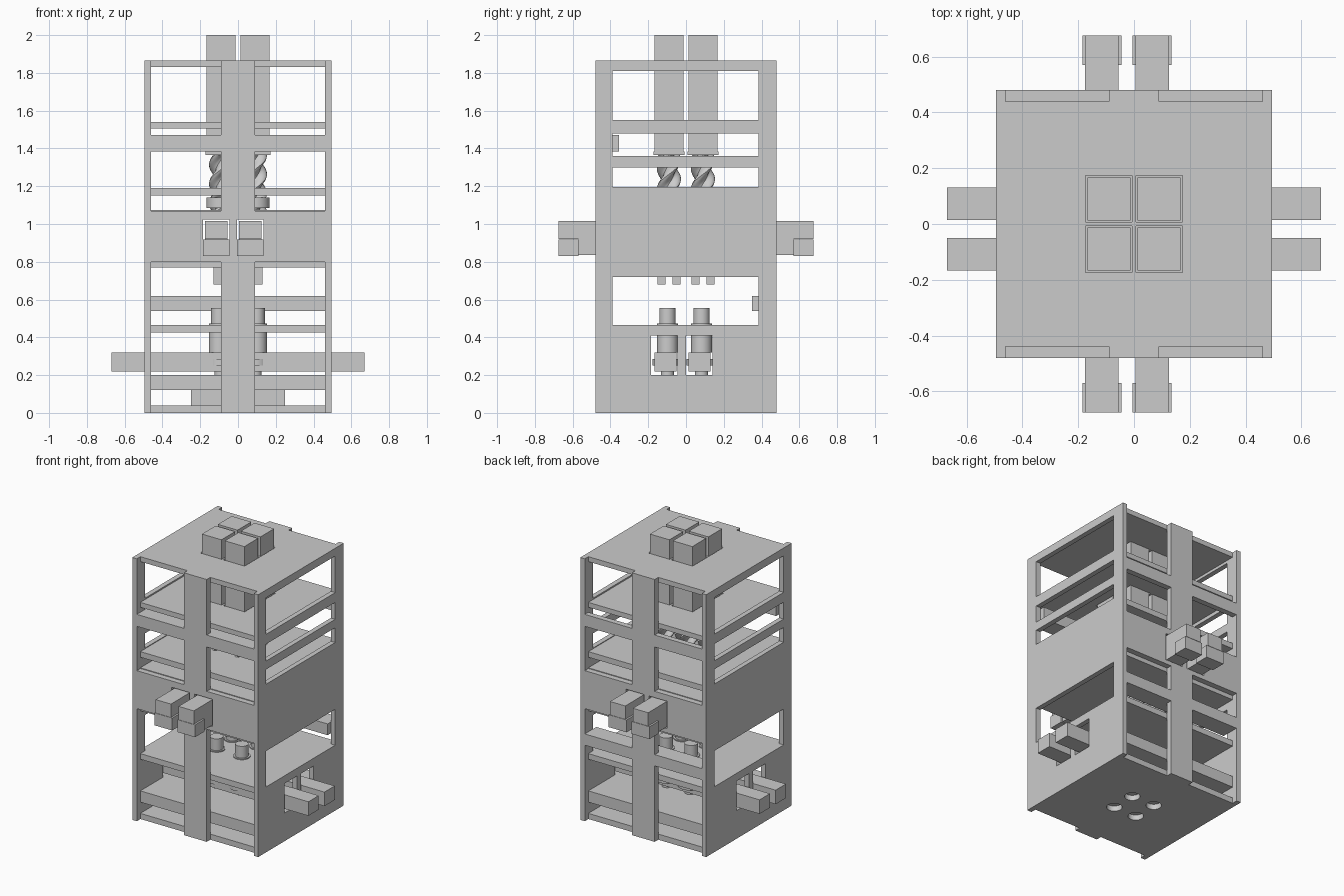
import bpy, bmesh, math
from mathutils import Vector

cube = bpy.data.objects.get("Cube")
if cube:
    bpy.data.objects.remove(cube, do_unlink=True)

grey = bpy.data.materials.new("plain grey")
grey.use_nodes = True
COLOR = (0.6, 0.6, 0.6, 1)
grey.diffuse_color = COLOR
grey.node_tree.nodes["Principled BSDF"].inputs["Base Color"].default_value = COLOR


def finish(bm, name, smooth=False):
    bmesh.ops.recalc_face_normals(bm, faces=bm.faces)
    mesh = bpy.data.meshes.new(name)
    bm.to_mesh(mesh)
    bm.free()
    mesh.materials.append(grey)
    ob = bpy.data.objects.new(name, mesh)
    bpy.context.collection.objects.link(ob)
    if smooth:
        bpy.ops.object.select_all(action='DESELECT')
        ob.select_set(True)
        bpy.context.view_layer.objects.active = ob
        bpy.ops.object.shade_smooth_by_angle(angle=math.radians(40))
    return ob


def box(name, x0, x1, y0, y1, z0, z1):
    bm = bmesh.new()
    bmesh.ops.create_cube(bm, size=1)
    for v in bm.verts:
        v.co = (x1 if v.co.x > 0 else x0, y1 if v.co.y > 0 else y0,
                z1 if v.co.z > 0 else z0)
    return finish(bm, name)


def cylinder(name, x, y, z0, z1, r, sides=32):
    bm = bmesh.new()
    bmesh.ops.create_cone(bm, cap_ends=True, segments=sides, radius1=r, radius2=r, depth=z1 - z0)
    bmesh.ops.translate(bm, verts=bm.verts, vec=(x, y, (z0 + z1) / 2))
    return finish(bm, name, True)


def panel(name, rect, holes, axis, start, end):
    """Slab with rectangular holes; rect and holes are (u0, u1, v0, v1)."""
    def place(u, v, w):
        co = [u, v]
        co.insert(axis, w)
        return co
    us = sorted({u for r in [rect] + holes for u in r[:2]})
    vs = sorted({v for r in [rect] + holes for v in r[2:]})
    bm = bmesh.new()
    for u0, u1 in zip(us, us[1:]):
        for v0, v1 in zip(vs, vs[1:]):
            cu, cv = (u0 + u1) / 2, (v0 + v1) / 2
            if any(h[0] < cu < h[1] and h[2] < cv < h[3] for h in holes):
                continue
            bm.faces.new([bm.verts.new(place(u, v, start))
                          for u, v in ((u0, v0), (u1, v0), (u1, v1), (u0, v1))])
    bmesh.ops.remove_doubles(bm, verts=bm.verts, dist=1e-5)
    ext = bmesh.ops.extrude_face_region(bm, geom=bm.faces[:], use_keep_orig=True)
    new = [g for g in ext["geom"] if isinstance(g, bmesh.types.BMVert)]
    bmesh.ops.translate(bm, verts=new, vec=Vector(place(0, 0, end - start)))
    bmesh.ops.recalc_face_normals(bm, faces=bm.faces)
    bmesh.ops.dissolve_limit(bm, angle_limit=0.01, verts=bm.verts, edges=bm.edges)
    return finish(bm, name)


W, D, H = 0.495, 0.48, 1.865      # outer half width, half depth, height
IX, IY = 0.46, 0.44               # inner half width, half depth
COL = 0.09                        # half width of the centre column

# Side walls with windows and slider openings
side_holes = [(-0.39, 0.385, a, b) for a, b in
              ((0.465, 0.72), (1.195, 1.30), (1.36, 1.48), (1.55, 1.81))]
side_holes += [(-0.185, -0.045, 0.2, 0.41), (0, 0.14, 0.2, 0.41)]
for s, name in ((1, "left_wall"), (-1, "right_wall")):
    panel(name, (-D, D, 0, H), side_holes, 0, s * IX, s * W)

# Front and back frames around a centre column
slots = [(-0.185, -0.045, 0.83, 1.025), (-0.005, 0.135, 0.83, 1.025)]
common = [(1.47, H), (1.07, 1.385)]
for s, name, spans in ((-1, "front_frame", common + [(0, 0.8)]),
                       (1, "back_frame", common + [(0.62, 0.8), (0, 0.54)])):
    holes = [(*x, a, b) for a, b in spans for x in ((-IX, -COL), (COL, IX))]
    panel(name, (-IX, IX, 0, H), holes + slots, 1, s * IY, s * D)
box("front_rail", -IX, IX, -IY, -0.355, 1.385, 1.47)
box("back_rail", -IX, IX, 0.35, IY, 0.54, 0.62)

# Shelves
sockets = [(x - 0.083, x + 0.083, y - 0.083, y + 0.083)
           for x in (-0.09, 0.09) for y in (-0.09, 0.09)]
for name, z0, z1, holes in (("top_plate", 1.83, H, sockets),
                            ("upper_shelf", 1.505, 1.54, sockets),
                            ("screw_shelf", 1.15, 1.19, []),
                            ("chamber_roof", 1.04, 1.075, []),
                            ("chamber_floor", 0.77, 0.8, []),
                            ("lower_shelf", 0.425, 0.465, []),
                            ("base_shelf", 0.12, 0.2, [])):
    panel(name, (-IX, IX, -IY, IY), holes, 2, z0, z1)
box("base_block", -0.25, 0.25, -0.25, 0.25, 0.04, 0.12)

# Floor with round holes
floor = box("floor_plate", -IX, IX, -IY, IY, 0, 0.04)
for x in (-0.09, 0.09):
    for y in (-0.09, 0.09):
        cutter = cylinder("hole_cutter", x, y, -0.05, 0.038, 0.05)
        cutter.hide_render = True
        cutter.hide_viewport = True
        cutter.display_type = 'WIRE'
        mod = floor.modifiers.new("hole", 'BOOLEAN')
        mod.operation, mod.object, mod.solver = 'DIFFERENCE', cutter, 'EXACT'

# Sliders: one pair runs across, one pair runs front to back with hooked ends
for c in (-0.108, 0.072):
    box("cross_slider", -0.67, 0.67, c - 0.058, c + 0.058, 0.22, 0.32)
for c in (-0.115, 0.065):
    box("long_slider", c - 0.06, c + 0.06, -0.675, 0.675, 0.92, 1.015)
    for s in (-1, 1):
        box("slider_neck", c - 0.06, c + 0.06, *sorted((s * 0.44, s * 0.57)), 0.835, 0.92)
        box("slider_hook", c - 0.07, c + 0.07, *sorted((s * 0.57, s * 0.675)), 0.83, 0.918)


def screw(x, y, z0, z1, lobes=3, turns=1.0, steps=40, sides=30):
    bm = bmesh.new()
    rings = []
    for i in range(steps + 1):
        t = i / steps
        ring = []
        for k in range(sides):
            a = 2 * math.pi * k / sides
            r = 0.048 + 0.016 * math.cos(lobes * a)
            b = a + turns * 2 * math.pi * t
            ring.append(bm.verts.new((x + r * math.cos(b), y + r * math.sin(b), z0 + t * (z1 - z0))))
        rings.append(ring)
    for lo, hi in zip(rings, rings[1:]):
        for k in range(sides):
            n = (k + 1) % sides
            bm.faces.new((lo[k], lo[n], hi[n], hi[k]))
    bm.faces.new(rings[0])
    bm.faces.new(rings[-1])
    return finish(bm, "twisted_screw", True)


# Four push units, each a button, screw, collar, forked clip and lower plunger
for x in (-0.09, 0.09):
    for y in (-0.09, 0.09):
        box("push_button", x - 0.077, x + 0.077, y - 0.077, y + 0.077, 1.385, 2)
        box("button_flange", x - 0.083, x + 0.083, y - 0.083, y + 0.083, 1.365, 1.385)
        screw(x, y, 1.06, 1.365)
        cylinder("screw_collar", x, y, 1.085, 1.14, 0.077)
        for s in (-1, 1):
            yc = y + s * 0.04
            box("clip_prong", x - 0.04, x + 0.04, yc - 0.022, yc + 0.022, 0.68, 0.78)
        px, py = x * 1.1, y - 0.008
        cylinder("plunger_body", px, py, 0.32, 0.43, 0.055)
        cylinder("plunger_tip", px, py, 0.46, 0.555, 0.043)
        cylinder("plunger_base", px, py, 0.46, 0.472, 0.055)
        cylinder("plunger_ring", x, py, 0.25, 0.285, 0.08)
        cylinder("plunger_foot", x, py, 0.2, 0.25, 0.035)
